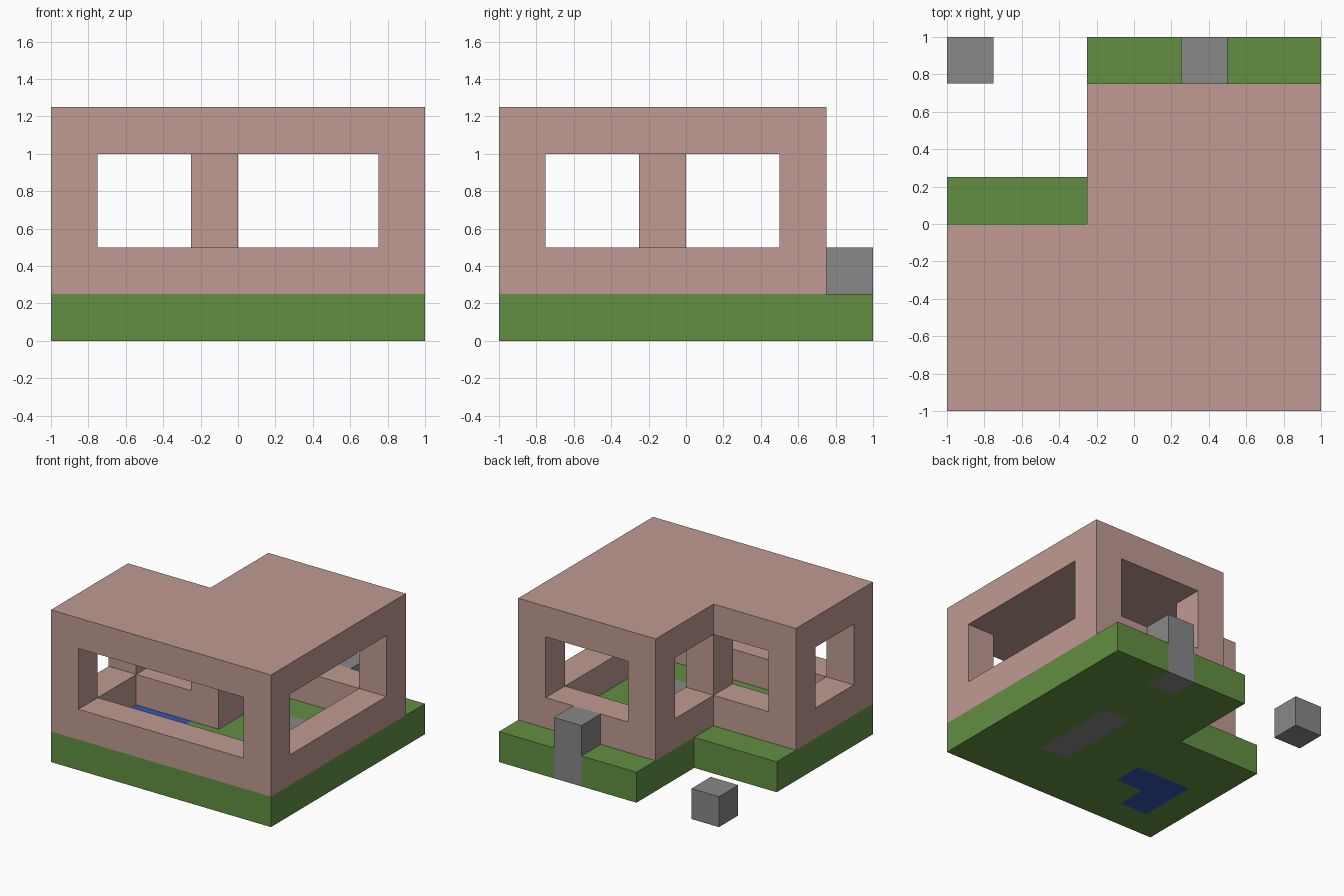
import bpy
import bmesh
import math
from mathutils import Vector

cube = bpy.data.objects.get("Cube")
if cube:
    bpy.data.objects.remove(cube, do_unlink=True)

UNIT = 0.25  # edge of one building block


def material(name, rgb):
    """Flat material from 0-255 display values."""
    linear = [((c / 255 + 0.055) / 1.055) ** 2.4 for c in rgb] + [1.0]
    mat = bpy.data.materials.new(name)
    mat.use_nodes = True
    mat.diffuse_color = linear
    bsdf = mat.node_tree.nodes["Principled BSDF"]
    bsdf.inputs["Base Color"].default_value = linear
    bsdf.inputs["Roughness"].default_value = 0.9
    return mat


grass = material("grass green", (98, 143, 66))
clay = material("pink clay", (192, 154, 147))
stone = material("stone grey", (136, 136, 136))
water = material("water blue", (52, 84, 178))


def block(xs, ys, zs):
    """Set of cells filling half-open index ranges."""
    return {(i, j, k) for i in range(*xs) for j in range(*ys) for k in range(*zs)}


def build(name, cells, mat, occupied):
    """Mesh the outer skin of a set of cells, then merge its flat areas."""
    bm = bmesh.new()
    for cell in cells:
        centre = Vector(cell) + Vector((0.5, 0.5, 0.5))
        for axis in range(3):
            for sign in (-1, 1):
                n = Vector((0, 0, 0))
                n[axis] = sign
                if tuple(int(a + b) for a, b in zip(cell, n)) in occupied:
                    continue
                u = Vector((0, 0, 0))
                u[(axis + 1) % 3] = 0.5
                v = n.cross(u)
                mid = centre + n * 0.5
                corners = (mid - u - v, mid + u - v, mid + u + v, mid - u + v)
                bm.faces.new([bm.verts.new(c * UNIT - Vector((1, 1, 0))) for c in corners])
    bmesh.ops.remove_doubles(bm, verts=bm.verts[:], dist=0.001)
    bmesh.ops.dissolve_limit(bm, angle_limit=math.radians(1),
                             verts=bm.verts[:], edges=bm.edges[:])
    # plain quads and triangles keep the window surrounds clean
    bmesh.ops.triangulate(bm, faces=[f for f in bm.faces if len(f.verts) > 4])
    mesh = bpy.data.meshes.new(name)
    bm.to_mesh(mesh)
    bm.free()
    mesh.materials.append(mat)
    obj = bpy.data.objects.new(name, mesh)
    bpy.context.collection.objects.link(obj)


# L-shaped floor plan of the house, and the cells along its edge
plan = {(i, j) for i, j, _ in block((0, 8), (0, 4), (0, 1)) | block((3, 8), (4, 7), (0, 1))}
rim = {(i, j) for i, j in plan
       if any((i + a, j + b) not in plan for a in (-1, 0, 1) for b in (-1, 0, 1))}
posts = [(0, 0), (7, 0), (0, 3), (3, 3), (3, 6), (7, 6)]

# House: low wall, corner posts, flat roof
house = {(i, j, 1) for i, j in rim}
house |= {(i, j, k) for i, j in posts for k in (2, 3)}
house |= {(i, j, 4) for i, j in plan}

# Ground slab with pond, path and stones set in it
pond = block((1, 3), (2, 3), (0, 1)) | block((1, 2), (1, 2), (0, 1))
path = block((5, 6), (2, 5), (0, 1))
back_stone = block((5, 6), (7, 8), (0, 2))
loose_stone = block((0, 1), (7, 8), (0, 1))
ground = block((0, 8), (0, 5), (0, 1)) | block((3, 8), (5, 8), (0, 1))
ground -= pond | path | back_stone

parts = [
    ("house_shell", house, clay),
    ("ground_slab", ground, grass),
    ("pond", pond, water),
    ("floor_path", path, stone),
    ("back_stone", back_stone, stone),
    ("loose_stone", loose_stone, stone),
]
occupied = set().union(*(cells for _, cells, _ in parts))
for name, cells, mat in parts:
    build(name, cells, mat, occupied)
